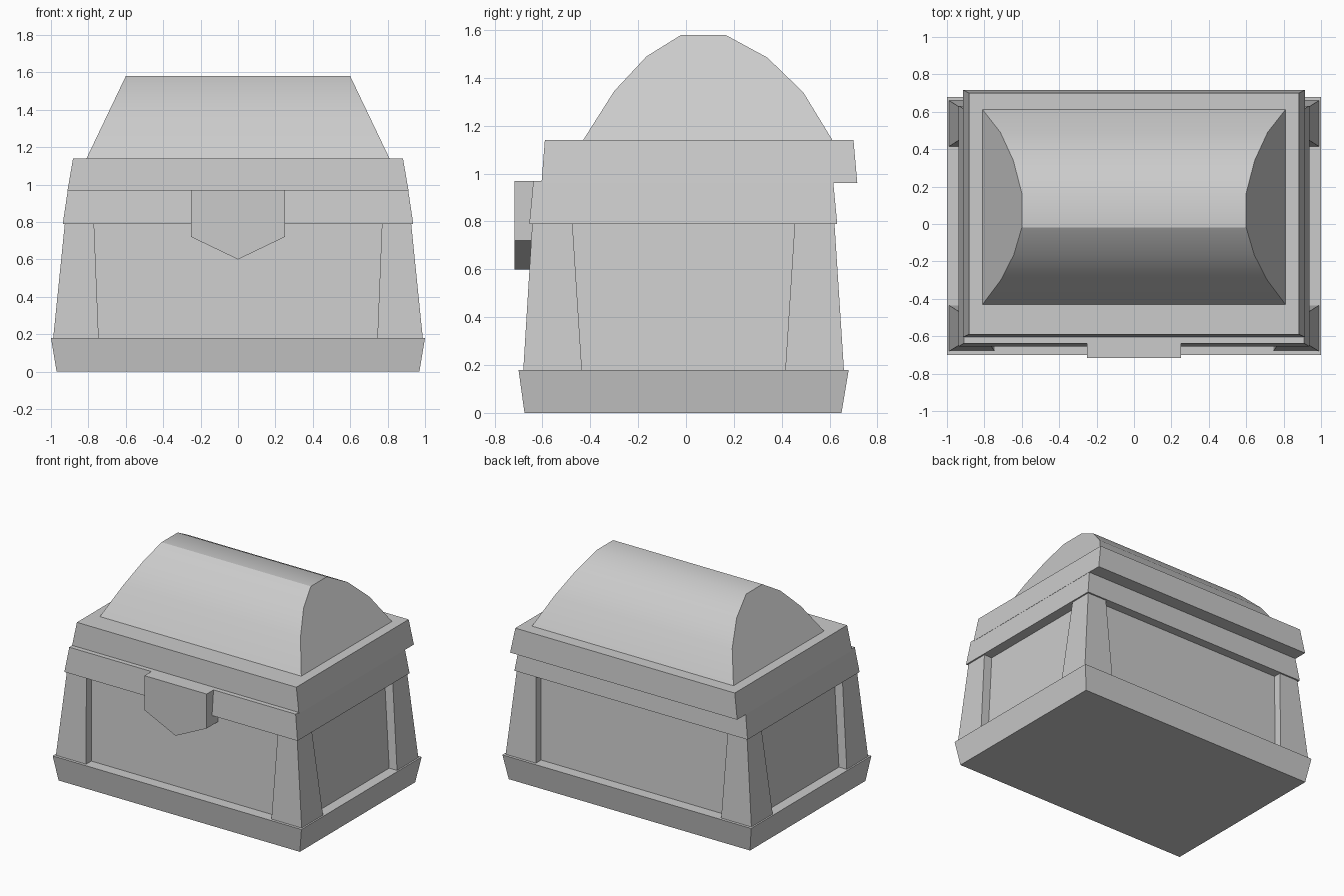
import bpy
import bmesh
import math

cube = bpy.data.objects.get("Cube")
if cube:
    bpy.data.objects.remove(cube, do_unlink=True)

grey = bpy.data.materials.new("light_grey")
grey.use_nodes = True
tone = (0.6, 0.6, 0.6, 1)
grey.diffuse_color = tone
grey.node_tree.nodes["Principled BSDF"].inputs["Base Color"].default_value = tone


def loft(name, ring_a, ring_b):
    """Solid joining two matching rings of points, capped at both ends."""
    bm = bmesh.new()
    a = [bm.verts.new(p) for p in ring_a]
    b = [bm.verts.new(p) for p in ring_b]
    bm.faces.new(a)
    bm.faces.new(b)
    n = len(a)
    for i in range(n):
        j = (i + 1) % n
        bm.faces.new((a[i], a[j], b[j], b[i]))
    bmesh.ops.recalc_face_normals(bm, faces=bm.faces)
    mesh = bpy.data.meshes.new(name)
    bm.to_mesh(mesh)
    bm.free()
    mesh.materials.append(grey)
    obj = bpy.data.objects.new(name, mesh)
    bpy.context.collection.objects.link(obj)
    return obj


def rect(x0, x1, y0, y1, z):
    return [(x0, y0, z), (x1, y0, z), (x1, y1, z), (x0, y1, z)]


def tapered_box(name, low, high):
    """Each end is (half width, front y, back y, z)."""
    rings = [rect(-w, w, y0, y1, z) for w, y0, y1, z in (low, high)]
    return loft(name, *rings)


# Stacked tiers of the chest
tapered_box("base", (0.97, -0.675, 0.65, 0), (1.0, -0.70, 0.68, 0.18))
tapered_box("body", (0.925, -0.62, 0.60, 0.18), (0.86, -0.585, 0.565, 0.80))
tapered_box("lower_rim", (0.937, -0.655, 0.632, 0.79), (0.91, -0.638, 0.615, 0.97))
tapered_box("lid_rim", (0.913, -0.604, 0.716, 0.96), (0.882, -0.59, 0.70, 1.14))

# Tapered corner posts
for side, s in (("left", 1), ("right", -1)):
    for end, low_y, high_y in (("front", (-0.68, -0.435), (-0.642, -0.475)),
                               ("back", (0.415, 0.66), (0.455, 0.62))):
        loft(f"{end}_{side}_post",
             rect(s * 0.745, s * 0.988, *low_y, 0.18),
             rect(s * 0.77, s * 0.925, *high_y, 0.80))

# Domed lid with inward sloping ends
dome = [(-0.43, 1.14), (-0.30, 1.345), (-0.165, 1.49), (-0.02, 1.58),
        (0.165, 1.58), (0.34, 1.485), (0.49, 1.34), (0.612, 1.14)]


def dome_ring(s):
    return [(s * (0.81 - 0.21 * (z - 1.14) / 0.44), y, z) for y, z in dome]


lid = loft("lid_dome", dome_ring(-1), dome_ring(1))
bpy.ops.object.select_all(action="DESELECT")
lid.select_set(True)
bpy.context.view_layer.objects.active = lid
bpy.ops.object.shade_smooth_by_angle(angle=math.radians(30))

# Pointed latch plate
plate = [(-0.25, 0.97), (-0.25, 0.72), (0, 0.60), (0.25, 0.72), (0.25, 0.97)]
loft("latch", [(x, -0.717, z) for x, z in plate], [(x, -0.57, z) for x, z in plate])
